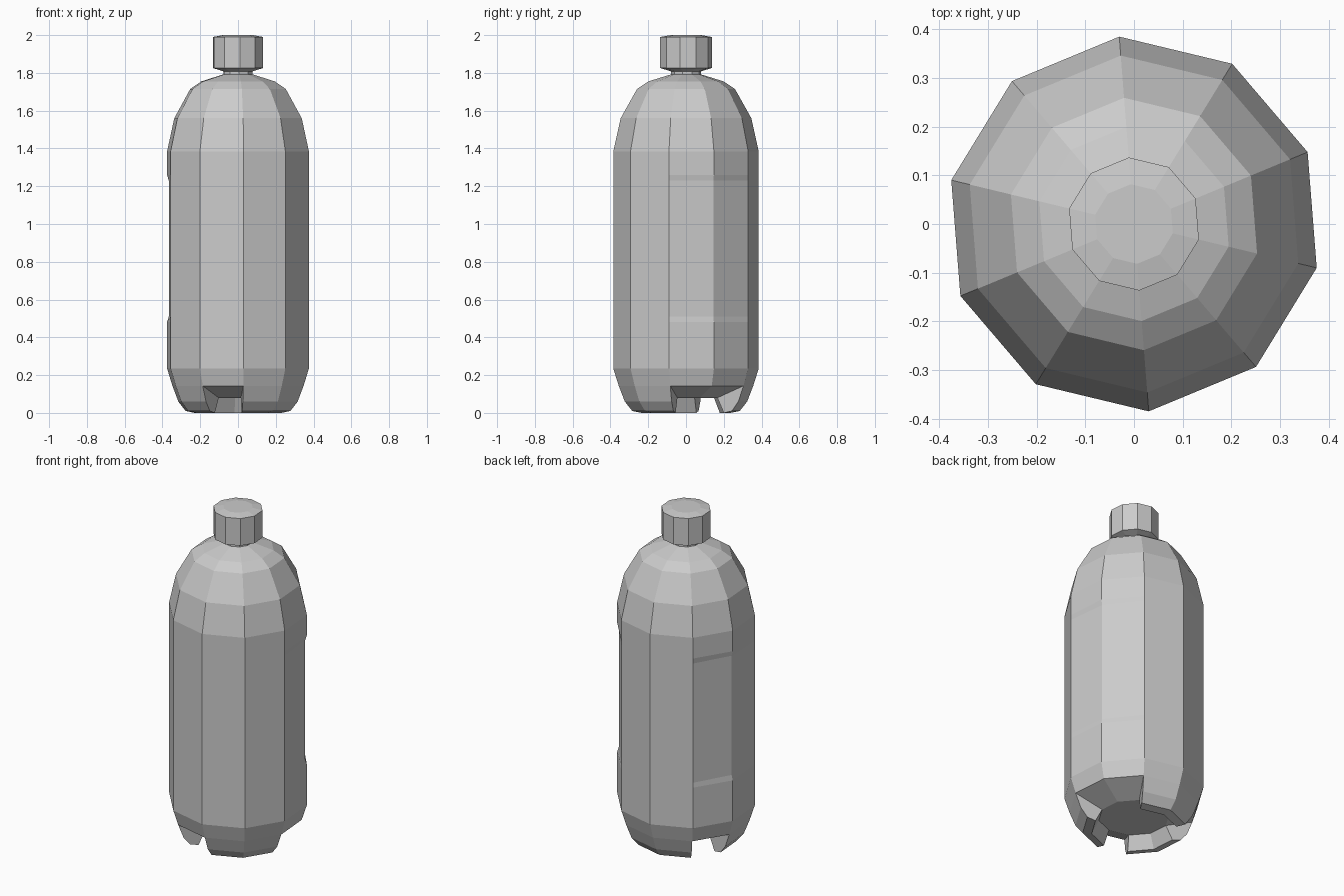
import bpy, bmesh, math

if "Cube" in bpy.data.objects:
    bpy.data.objects.remove(bpy.data.objects["Cube"], do_unlink=True)

SIDES = 10
START = math.radians(-85.5)

grey = bpy.data.materials.new("plain_grey")
grey.use_nodes = True
colour = (0.6, 0.6, 0.6, 1)
grey.diffuse_color = colour
grey.node_tree.nodes["Principled BSDF"].inputs["Base Color"].default_value = colour


def add_ring(bm, r, z, dents=()):
    """One ring of vertices; columns listed in dents sit slightly inward."""
    ring = []
    for i in range(SIDES):
        a = START + math.tau * i / SIDES
        q = r - (0.009 if i in dents else 0)
        ring.append(bm.verts.new((q * math.cos(a), q * math.sin(a), z)))
    return ring


def bridge(bm, low, high, columns=range(SIDES)):
    for i in columns:
        j = (i + 1) % SIDES
        bm.faces.new((low[i], low[j], high[j], high[i]))


def finish(bm, name):
    loose = [v for v in bm.verts if not v.link_faces]
    bmesh.ops.delete(bm, geom=loose, context='VERTS')
    bmesh.ops.recalc_face_normals(bm, faces=bm.faces)
    mesh = bpy.data.meshes.new(name)
    bm.to_mesh(mesh)
    bm.free()
    mesh.materials.append(grey)
    ob = bpy.data.objects.new(name, mesh)
    bpy.context.collection.objects.link(ob)
    return ob


# Bottle body: wall, shoulder and neck, with a shallow label recess
bm = bmesh.new()
recess = (3, 7)
wall = [(0.357, 0.143, ()), (0.386, 0.235, ()), (0.386, 0.48, ()),
        (0.386, 0.51, recess), (0.386, 1.23, recess), (0.386, 1.26, ()),
        (0.386, 1.385, ()), (0.347, 1.56, ()), (0.26, 1.715, ()),
        (0.2, 1.755, ()), (0.08, 1.792, ()), (0.08, 1.83, ())]
rings = [add_ring(bm, *row) for row in wall]
for low, high in zip(rings, rings[1:]):
    bridge(bm, low, high)
bm.faces.new(rings[-1])

# Three feet around a raised floor, with gaps between them
foot_rings = [rings[0]] + [add_ring(bm, r, z) for r, z in
                           ((0.325, 0.06), (0.285, 0.01), (0.235, 0.0), (0.195, 0.08))]
floor = foot_rings[-1]
bm.faces.new(floor)
feet = ((0, 1), (4, 5), (7, 8))
for foot in feet:
    for low, high in zip(foot_rings, foot_rings[1:]):
        bridge(bm, low, high, foot)
    for end in (foot[0], foot[-1] + 1):
        bm.faces.new([ring[end] for ring in foot_rings])
gaps = [i for i in range(SIDES) if not any(i in foot for foot in feet)]
bridge(bm, rings[0], floor, gaps)
finish(bm, "bottle_body")

# Screw cap with bevelled top
bm = bmesh.new()
cap = [add_ring(bm, r, z) for r, z in
       ((0.08, 1.808), (0.137, 1.826), (0.137, 1.99), (0.082, 2.0))]
for low, high in zip(cap, cap[1:]):
    bridge(bm, low, high)
bm.faces.new(cap[0])
bm.faces.new(cap[-1])
finish(bm, "bottle_cap")
